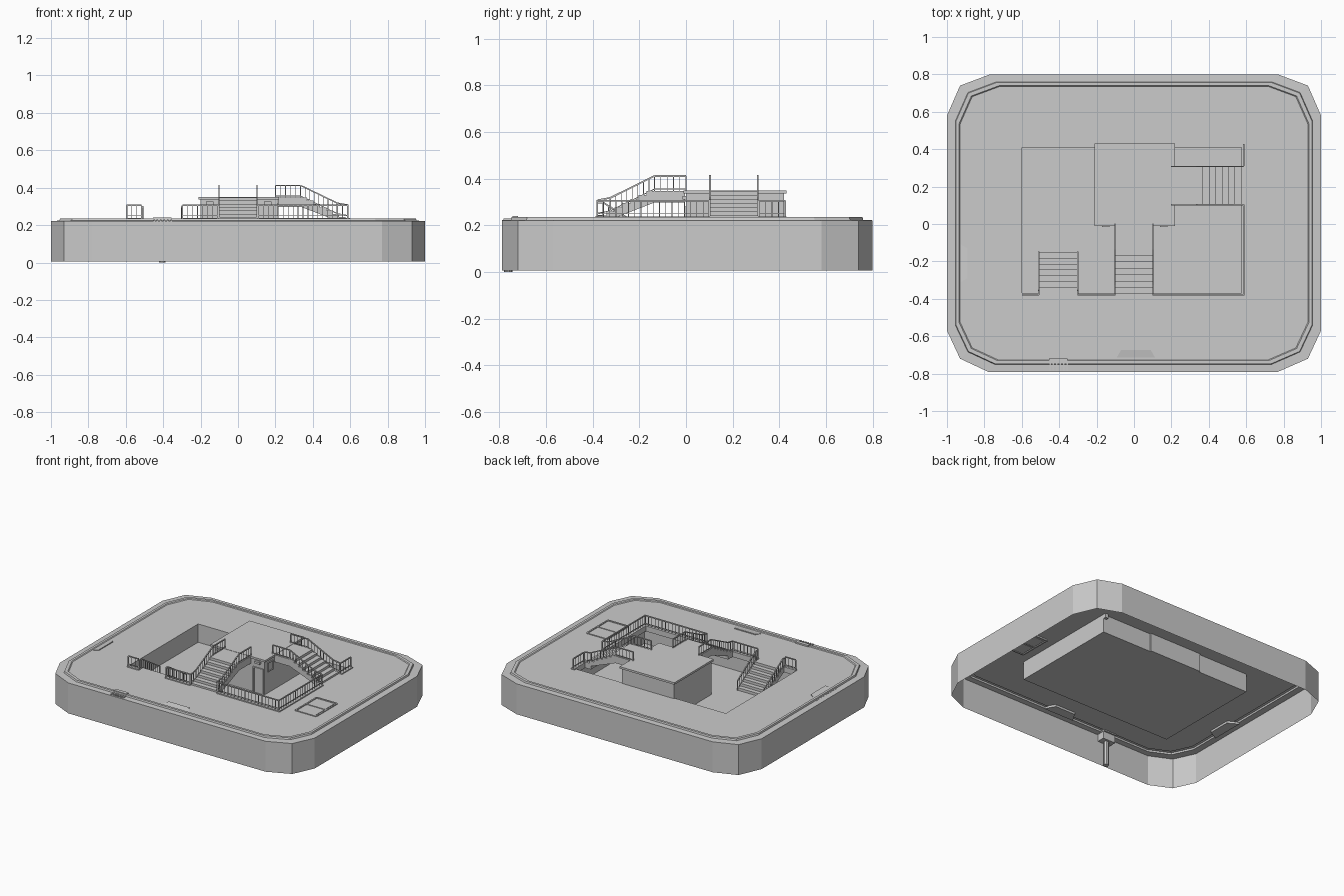
import bpy, bmesh, math
from mathutils import Vector, Matrix

if "Cube" in bpy.data.objects:
    bpy.data.objects.remove(bpy.data.objects["Cube"])


def finish(name, bm, normals=True):
    if normals:
        bmesh.ops.recalc_face_normals(bm, faces=bm.faces)
    me = bpy.data.meshes.new(name)
    bm.to_mesh(me)
    bm.free()
    ob = bpy.data.objects.new(name, me)
    bpy.context.collection.objects.link(ob)
    return ob


def add_box(bm, lo, hi):
    lo, hi = Vector(lo), Vector(hi)
    m = Matrix.Translation((lo + hi) / 2) @ Matrix.Diagonal((*(hi - lo), 1))
    bmesh.ops.create_cube(bm, size=1, matrix=m)


def boxes(name, *pairs):
    bm = bmesh.new()
    for lo, hi in pairs:
        add_box(bm, lo, hi)
    return finish(name, bm)


def add_bar(bm, a, b, t):
    a, b = Vector(a), Vector(b)
    d = b - a
    rot = d.to_track_quat('X', 'Z').to_matrix().to_4x4()
    m = Matrix.Translation((a + b) / 2) @ rot @ Matrix.Diagonal((d.length, t, t, 1))
    bmesh.ops.create_cube(bm, size=1, matrix=m)


def railing(name, pts, h=0.068, gap=0.026):
    bm = bmesh.new()
    for a, b in zip(pts, pts[1:]):
        a, b = Vector(a), Vector(b)
        up, low = Vector((0, 0, h)), Vector((0, 0, 0.012))
        add_bar(bm, a + up, b + up, 0.007)
        add_bar(bm, a + low, b + low, 0.004)
        n = max(1, round((b - a).length / gap))
        for i in range(n + 1):
            p = a.lerp(b, i / n)
            add_bar(bm, p, p + up, 0.006 if i in (0, n) else 0.003)
    return finish(name, bm)


def stairs(name, start, angle, width, n, run, z0, z1, landing, thick):
    # stepped profile with a sloping underside, extruded sideways
    rise, tread = (z1 - z0) / n, run / n
    prof = [(0, z0)]
    for i in range(n):
        prof += [(i * tread, z0 + (i + 1) * rise), ((i + 1) * tread, z0 + (i + 1) * rise)]
    prof += [(run + landing, z1), (run + landing, z1 - thick), (run, z1 - thick), (thick, z0)]
    bm = bmesh.new()
    f = bm.faces.new([bm.verts.new((u, -width / 2, z)) for u, z in prof])
    ext = bmesh.ops.extrude_face_region(bm, geom=[f])['geom']
    bmesh.ops.translate(bm, vec=(0, width, 0), verts=[v for v in ext if isinstance(v, bmesh.types.BMVert)])
    m = Matrix.Translation((start[0], start[1], 0)) @ Matrix.Rotation(angle, 4, 'Z')
    bmesh.ops.transform(bm, matrix=m, verts=bm.verts)
    bmesh.ops.remove_doubles(bm, verts=bm.verts, dist=1e-5)
    return finish(name, bm)


G, F, R = 0.23, 0.10, 0.35          # pavement, pit floor and roof heights
X0, X1, Y0, Y1 = -0.6, 0.6, -0.39, 0.41
outline = [(1, .58), (.93, .74), (.77, .8), (-.77, .8), (-.93, .74), (-1, .58),
           (-1, -.57), (-.93, -.72), (-.78, -.79), (.77, -.79), (.93, -.72), (1, -.57)]

# ground block, open underneath, with gutter, kerb and sunken yard
bm = bmesh.new()


def ring(sx, sy, z):
    return [bm.verts.new((x * sx, y * sy, z)) for x, y in outline]


def skin(a, b):
    for i in range(len(a)):
        j = (i + 1) % len(a)
        bm.faces.new((a[i], a[j], b[j], b[i]))


loops = [ring(1, 1, .006), ring(1, 1, .222), ring(.955, .95, .224), ring(.952, .946, .235),
         ring(.935, .925, .235), ring(.93, .92, G)]
for a, b in zip(loops, loops[1:]):
    skin(a, b)
rect = [(X1, Y1), (X0, Y1), (X0, Y0), (X1, Y0)]
top = [bm.verts.new((x, y, G)) for x, y in rect]
low = [bm.verts.new((x, y, F)) for x, y in rect]
skin(top, low)
bm.faces.new(low)
edges = [bm.edges.get((l[i], l[(i + 1) % len(l)])) for l in (loops[-1], top) for i in range(len(l))]
bmesh.ops.triangle_fill(bm, use_beauty=True, edges=edges)
finish("ground_block", bm)

# building: body, roof slab, window and doors facing the yard
boxes("building_body", ((-.2, 0, F), (.21, .42, R - .012)))
boxes("building_roof", ((-.21, -.01, R - .014), (.22, .43, R)))
for side, x in (("left", -.15), ("right", .16)):
    boxes(side + "_door_frame", ((x - .04, -.008, F), (x - .032, 0, .28)), ((x + .032, -.008, F), (x + .04, 0, .28)),
          ((x - .04, -.008, .272), (x + .04, 0, .28)), ((x - .03, -.003, F), (x + .03, 0, .27)))
    boxes(side + "_wall_lamp", ((x - .02, -.015, .31), (x + .02, 0, .325)))
boxes("side_window", ((.21, .03, .25), (.216, .09, .255)), ((.21, .03, .31), (.216, .09, .315)),
      ((.21, .03, .25), (.216, .035, .315)), ((.21, .085, .25), (.216, .09, .315)))

# stairs up to the roof from front and right, and down into the yard
up_angle, left_angle, front_angle = math.pi / 2, math.pi, -math.pi / 2
stairs("front_stairs", (0, -.375), up_angle, .21, 7, .24, G - .005, R - .002, .13, .05)
stairs("right_stairs", (.575, .205), left_angle, .21, 7, .24, G - .005, R - .002, .12, .05)
stairs("yard_stairs", (-.405, -.15), front_angle, .21, 7, .22, F, G, .02, .03)
boxes("stair_footings", ((-.105, Y0, .2), (.105, -.32, G)), ((.53, .1, .2), (X1, .31, G)))

# low kerbs under the yard railings
k = .238
boxes("railing_kerbs", ((X0, Y0, .2), (-.51, -.37, k)), ((-.3, Y0, .2), (-.105, -.37, k)),
      ((.105, Y0, .2), (X1, -.37, k)), ((.575, Y0, .2), (X1, .1, k)), ((.575, .31, .2), (X1, .43, k)))

# railings
fy, rx = -.38, .587
railing("front_left_railing", [(X0 + .005, fy, k), (-.515, fy, k)])
railing("front_middle_railing", [(-.298, fy, k), (-.108, fy, k)])
railing("front_right_railing", [(.108, fy, k), (rx, fy, k), (rx, .1, k)])
railing("back_right_railing", [(rx, .312, k), (rx, .425, k)])
for s, side in ((-1, "left"), (1, "right")):
    x, y = s * .102, .205 + s * .102
    railing("front_stair_rail_" + side, [(x, -.38, .24), (x, -.325, .25), (x, -.135, R - .006), (x, 0, R - .006)])
    railing("right_stair_rail_" + side, [(.585, y, .24), (.53, y, .25), (.335, y, R - .006), (.2, y, R - .006)])
    x = -.405 + s * .105
    railing("yard_stair_rail_" + side, [(x, fy, G), (x, -.355, G), (x, -.15, F)])

# cellar hatch with two leaves
hx, hy, hz = (.67, .83), (-.31, -.075), G + .006
boxes("hatch_frame", *[((x - .005, hy[0], .22), (x + .005, hy[1], hz)) for x in hx],
      *[((hx[0], y - .005, .22), (hx[1], y + .005, hz)) for y in (hy[0], -.192, hy[1])])
boxes("hatch_leaves", ((.682, -.3, .22), (.818, -.2, G + .003)), ((.682, -.185, .22), (.818, -.085, G + .003)))


# dropped kerb ramps at the front and the left
def ramp(name, x, y, angle):
    bm = bmesh.new()
    pts = [(-.12, 0, .225), (.12, 0, .225), (.08, .07, .2365), (-.08, .07, .2365)]
    lo = [bm.verts.new((p[0], p[1], .215)) for p in pts]
    hi = [bm.verts.new(p) for p in pts]
    bm.faces.new(lo)
    bm.faces.new(hi)
    for i in range(4):
        j = (i + 1) % 4
        bm.faces.new((lo[i], lo[j], hi[j], hi[i]))
    bmesh.ops.transform(bm, verts=bm.verts,
                        matrix=Matrix.Translation((x, y, 0)) @ Matrix.Rotation(angle, 4, 'Z'))
    finish(name, bm)


ramp("front_kerb_ramp", .01, -.745, 0)
ramp("left_kerb_ramp", -.96, -.21, -math.pi / 2)

# storm drain: catch box, grate bars and down pipe
boxes("drain_box", ((-.455, -.785, .17), (-.355, -.73, .222)))
boxes("drain_grate", *[((-.453 + i * .0185, -.783, .22), (-.445 + i * .0185, -.735, .229)) for i in range(6)],
      ((-.455, -.763, .22), (-.355, -.757, .228)))
boxes("drain_inlet", ((-.455, -.745, .222), (-.355, -.72, .24)))
bm = bmesh.new()
bmesh.ops.create_cone(bm, cap_ends=True, segments=10, radius1=.018, radius2=.018, depth=.18,
                      matrix=Matrix.Translation((-.405, -.762, .09)))
finish("drain_pipe", bm)
